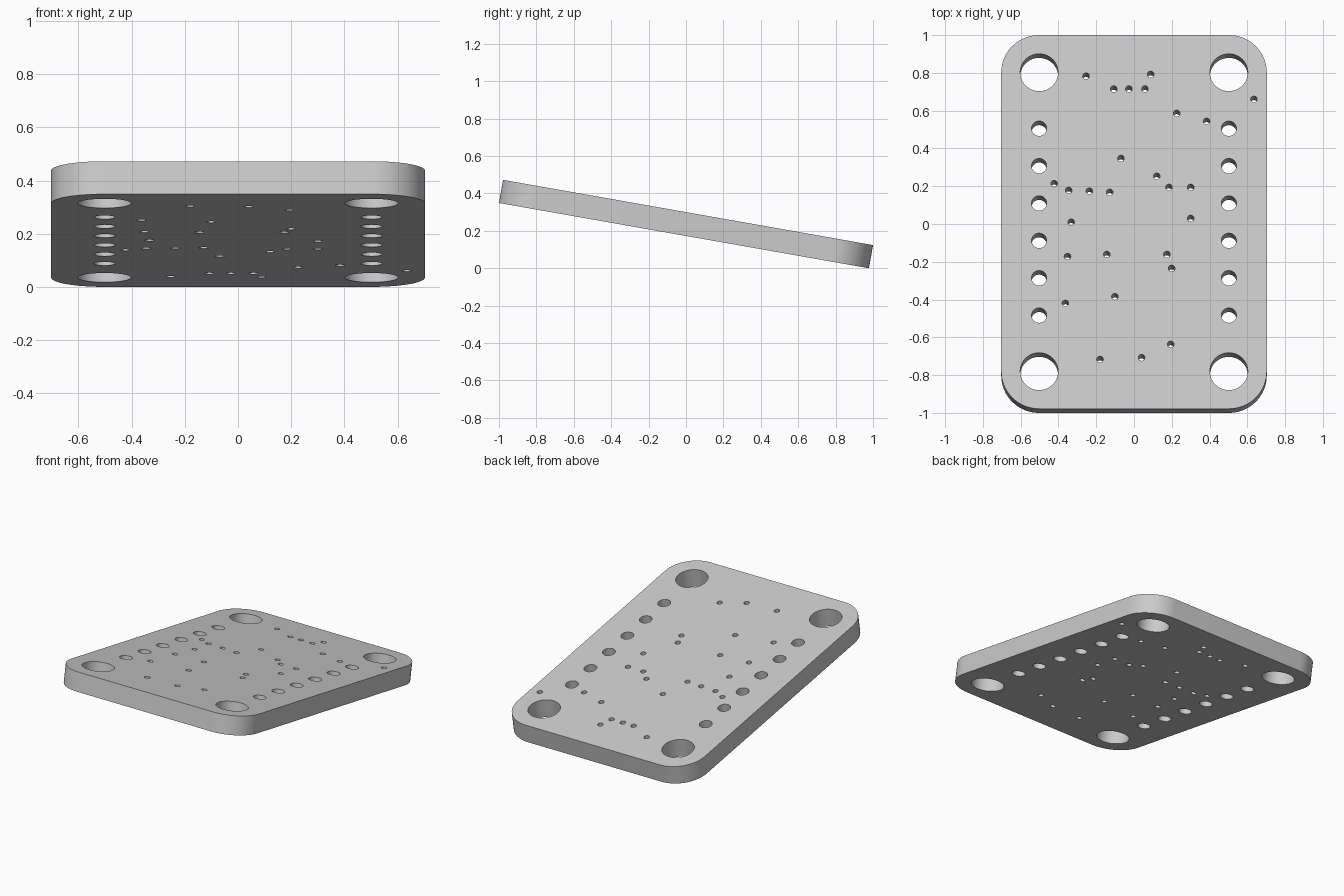
import bpy, bmesh, math

if "Cube" in bpy.data.objects:
    bpy.data.objects.remove(bpy.data.objects["Cube"])

U = 0.10044                  # design unit: the plate is 20 x 14 x 1.25 units
TILT = math.radians(10)
LENGTH, WIDTH, THICK = 20 * U, 14 * U, 1.25 * U
CORNER = 2 * U

plate_grey = bpy.data.materials.new("plate grey")
plate_grey.diffuse_color = (0.6, 0.6, 0.6, 1)
plate_grey.use_nodes = True
plate_grey.node_tree.nodes["Principled BSDF"].inputs["Base Color"].default_value = plate_grey.diffuse_color

curve = bpy.data.curves.new("plate_outline", 'CURVE')
curve.dimensions = '2D'
curve.fill_mode = 'BOTH'
curve.extrude = THICK / 2


def add_loop(points):
    spline = curve.splines.new('POLY')
    spline.points.add(len(points) - 1)
    for p, (x, y) in zip(spline.points, points):
        p.co = (x, y, 0, 1)
    spline.use_cyclic_u = True


def arc(cx, cy, r, start, end, steps):
    angles = [start + (end - start) * i / steps for i in range(steps + 1)]
    return [(cx + r * math.cos(a), cy + r * math.sin(a)) for a in angles]


def add_hole(x, y, r, sides):
    add_loop(arc(x, y, r, 0, math.tau, sides)[:-1])


# Rounded rectangular outline
outline = []
for i, (sx, sy) in enumerate([(1, 1), (-1, 1), (-1, -1), (1, -1)]):
    a = i * math.pi / 2
    outline += arc(sx * (WIDTH / 2 - CORNER), sy * (LENGTH / 2 - CORNER),
                   CORNER, a, a + math.pi / 2, 16)
add_loop(outline)

# Four corner holes and a row of six smaller holes down each side
for side in (-1, 1):
    for end in (-1, 1):
        add_hole(side * 5 * U, end * 8 * U, U, 48)
    for i in range(6):
        add_hole(side * 5 * U, (-5 + 2 * i) * U, 0.4 * U, 32)

# Scattered pin holes: centres on the tilted top face as seen from above
pins = [(-.254, .783), (-.107, .715), (-.027, .715), (.058, .715), (.088, .792),
        (.635, .660), (.226, .586), (.384, .544), (-.069, .347), (-.423, .214),
        (-.346, .178), (-.236, .174), (-.129, .168), (.120, .253), (.185, .194),
        (.300, .194), (.300, .030), (-.333, .010), (-.352, -.172), (-.144, -.161),
        (.174, -.161), (.199, -.235), (-.363, -.420), (-.101, -.384),
        (-.180, -.717), (.040, -.707), (.194, -.637)]
for x, y in pins:
    add_hole(x, (y - THICK / 2 * math.sin(TILT)) / math.cos(TILT), 0.0175, 20)

# Turn the filled profile into one solid plate
source = bpy.data.objects.new("outline_source", curve)
bpy.context.collection.objects.link(source)
bpy.context.view_layer.update()
mesh = bpy.data.meshes.new_from_object(
    source.evaluated_get(bpy.context.evaluated_depsgraph_get()))
bpy.data.objects.remove(source)

bm = bmesh.new()
bm.from_mesh(mesh)
bmesh.ops.remove_doubles(bm, verts=bm.verts, dist=1e-5)
bmesh.ops.recalc_face_normals(bm, faces=bm.faces)
bm.to_mesh(mesh)
bm.free()
mesh.name = "mounting_plate"
mesh.materials.clear()
mesh.materials.append(plate_grey)

# Tilt the plate so that its back edge rests on the ground
plate = bpy.data.objects.new("mounting_plate", mesh)
bpy.context.collection.objects.link(plate)
plate.rotation_euler.x = -TILT
plate.location.z = (LENGTH * math.sin(TILT) + THICK * math.cos(TILT)) / 2
bpy.context.view_layer.objects.active = plate
plate.select_set(True)
bpy.ops.object.shade_smooth_by_angle(angle=math.radians(30))
